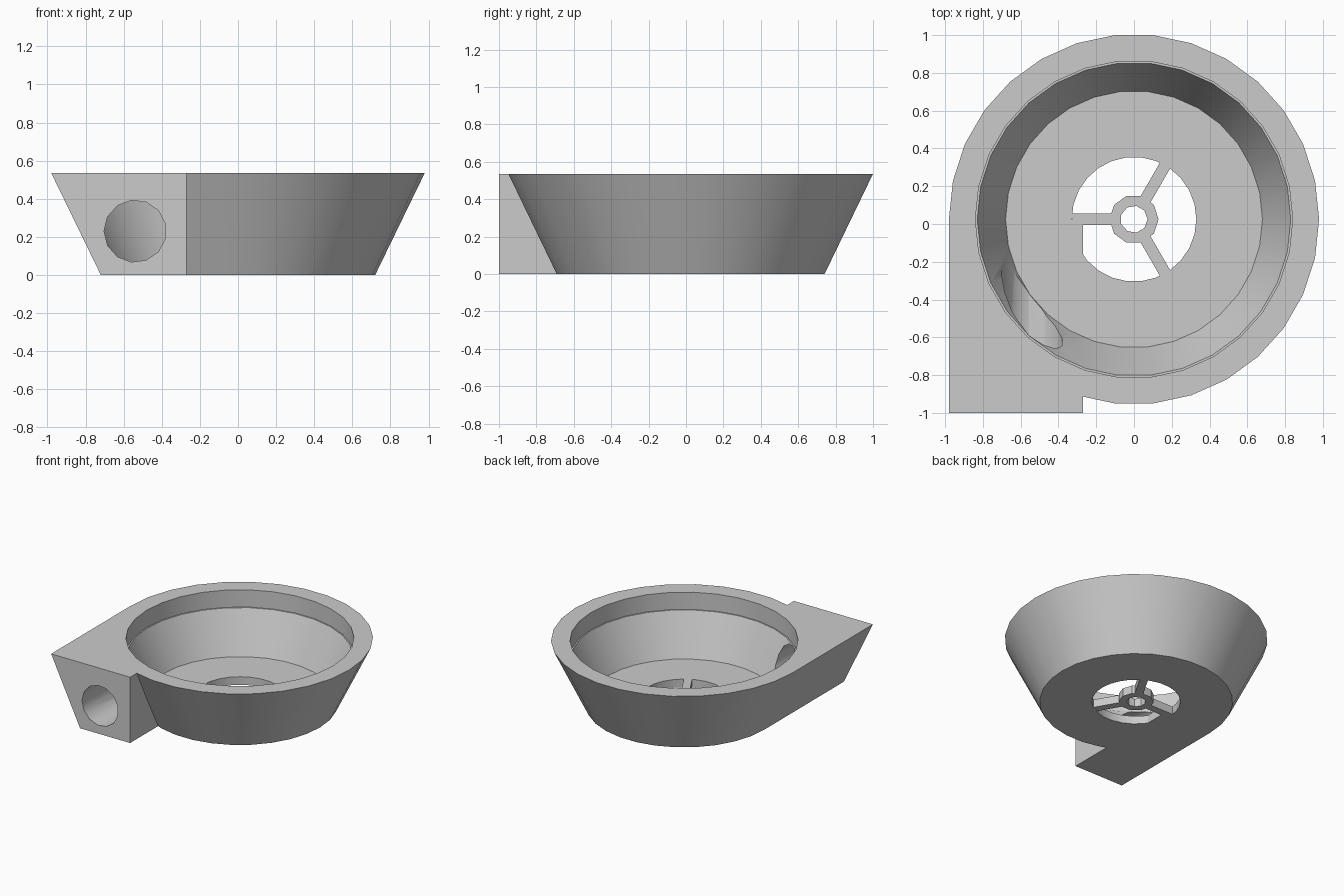
import bpy, bmesh
from math import cos, sin, pi, radians

if "Cube" in bpy.data.objects:
    bpy.data.objects.remove(bpy.data.objects["Cube"], do_unlink=True)

CY = 0.025      # bowl axis in y
H = 0.535       # total height
FLOOR = 0.066   # floor thickness
BORE_X, BORE_Z, BORE_R = -0.54, 0.23, 0.163

grey = bpy.data.materials.new("plain_grey")
grey.use_nodes = True
colour = (0.6, 0.6, 0.6, 1)
grey.diffuse_color = colour
grey.node_tree.nodes["Principled BSDF"].inputs["Base Color"].default_value = colour


def loft(name, rings):
    """Closed solid through a list of equal-sized vertex rings."""
    bm = bmesh.new()
    loops = [[bm.verts.new(p) for p in ring] for ring in rings]
    for a, b in zip(loops, loops[1:]):
        for i in range(len(a)):
            j = (i + 1) % len(a)
            bm.faces.new((a[i], a[j], b[j], b[i]))
    bm.faces.new(loops[0][::-1])
    bm.faces.new(loops[-1])
    bmesh.ops.recalc_face_normals(bm, faces=bm.faces)
    mesh = bpy.data.meshes.new(name)
    bm.to_mesh(mesh)
    bm.free()
    obj = bpy.data.objects.new(name, mesh)
    bpy.context.collection.objects.link(obj)
    mesh.materials.append(grey)
    return obj


def lathe(name, profile, sides):
    """Solid of revolution on the bowl axis from (radius, z) points."""
    steps = [2 * pi * i / sides for i in range(sides)]
    return loft(name, [[(r * cos(a), CY + r * sin(a), z) for a in steps]
                       for r, z in profile])


def combine(target, tool, operation):
    """Apply a boolean and discard the tool."""
    tool.hide_render = True
    mod = target.modifiers.new(operation, 'BOOLEAN')
    mod.operation, mod.object, mod.solver = operation, tool, 'EXACT'
    bpy.context.view_layer.update()
    graph = bpy.context.evaluated_depsgraph_get()
    mesh = bpy.data.meshes.new_from_object(target.evaluated_get(graph))
    target.modifiers.clear()
    target.data = mesh
    bpy.data.objects.remove(tool, do_unlink=True)


# Tapered bowl with the open floor
bowl = lathe("bowl", [(0.72, 0), (0.98, H)], 30)
combine(bowl, lathe("floor_opening", [(0.33, -0.1), (0.33, 0.2)], 26), 'DIFFERENCE')

# Inlet block tangent to the bowl's right side
section = [(-0.72, 0), (-0.27, 0), (-0.27, H), (-0.98, H)]
block = loft("inlet_block", [[(x, y, z) for x, z in section] for y in (-1, CY)])
combine(bowl, block, 'UNION')

# Stepped cavity and the round inlet bore
cavity = lathe("cavity", [(0.68, FLOOR), (0.83, 0.395), (0.84, 0.395), (0.84, 0.7)], 30)
combine(bowl, cavity, 'DIFFERENCE')
turns = [pi + 2 * pi * i / 13 for i in range(13)]
bore = loft("bore", [[(BORE_X + BORE_R * cos(a), y, BORE_Z + BORE_R * sin(a)) for a in turns]
                     for y in (-1.1, 0)])
combine(bowl, bore, 'DIFFERENCE')

# Central hub with its hole
hub = lathe("hub", [(0.13, 0), (0.13, FLOOR)], 10)
combine(hub, lathe("hub_hole", [(0.072, -0.1), (0.072, 0.2)], 9), 'DIFFERENCE')

# Three spokes from hub to floor
parts = [bowl, hub]
for label, degrees in (("back_left", 60), ("right", 180), ("front_left", 300)):
    a = radians(degrees)
    outline = [(0.115, -0.031), (0.329, -0.031), (0.329, 0.031), (0.115, 0.031)]
    parts.append(loft("spoke_" + label, [
        [(u * cos(a) - v * sin(a), CY + u * sin(a) + v * cos(a), z) for u, v in outline]
        for z in (0, FLOOR)]))

# Soft shading on the round walls, sharp rims
for obj in parts:
    bpy.ops.object.select_all(action='DESELECT')
    obj.select_set(True)
    bpy.context.view_layer.objects.active = obj
    bpy.ops.object.shade_smooth_by_angle(angle=radians(30))
